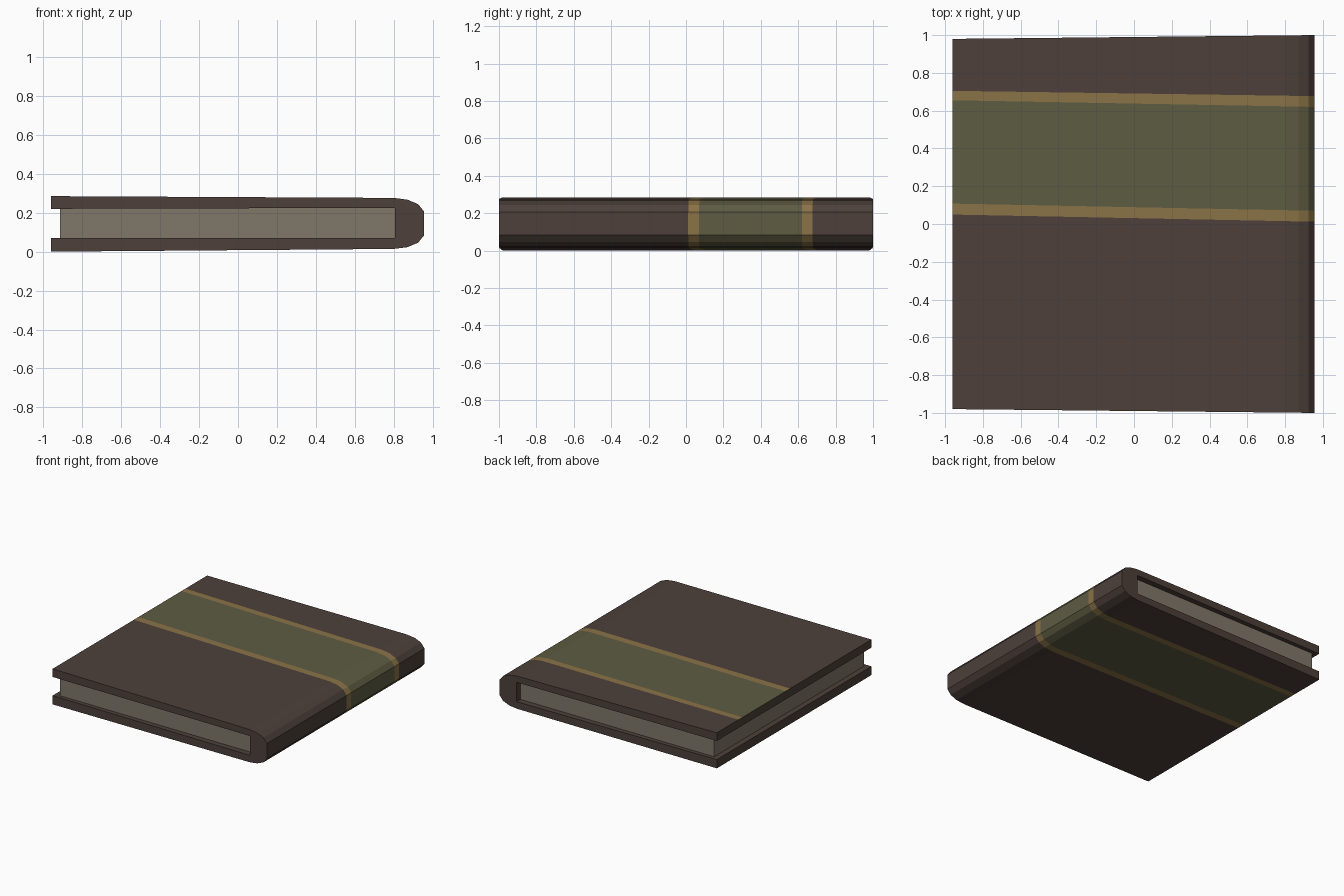
import bpy, bmesh

if "Cube" in bpy.data.objects:
    bpy.data.objects.remove(bpy.data.objects["Cube"])

def material(name, rgb):
    m = bpy.data.materials.new(name)
    m.diffuse_color = (*rgb, 1)
    m.use_nodes = True
    m.node_tree.nodes["Principled BSDF"].inputs["Base Color"].default_value = m.diffuse_color
    return m

brown = material("brown leather", (0.074, 0.051, 0.043))
green = material("olive band", (0.112, 0.107, 0.055))
gold = material("gold trim", (0.254, 0.171, 0.063))
paper = material("paper", (0.216, 0.184, 0.144))

def make_object(name, bm, mats):
    bmesh.ops.recalc_face_normals(bm, faces=bm.faces)
    me = bpy.data.meshes.new(name)
    bm.to_mesh(me)
    bm.free()
    for m in mats:
        me.materials.append(m)
    ob = bpy.data.objects.new(name, me)
    bpy.context.collection.objects.link(ob)
    return ob

# Cover: C-shaped profile (outer skin first, then the inner hollow)
outer = [(-0.96, 0.285), (0.80, 0.276), (0.87, 0.267), (0.925, 0.244), (0.956, 0.205),
         (0.956, 0.084), (0.925, 0.046), (0.87, 0.023), (0.80, 0.014), (-0.96, 0.0)]
inner = [(-0.96, 0.07), (0.805, 0.07), (0.805, 0.225), (-0.96, 0.22)]
profile = outer + inner
# y of each row at the free edge and at the spine, and the strip colour after it
rows = [(-0.98, -1.0), (0.05, 0.012), (0.108, 0.07), (0.655, 0.62), (0.705, 0.677), (0.98, 1.0)]
strips = [0, 2, 1, 2, 0]

bm = bmesh.new()
grid = []
for y0, y1 in rows:
    grid.append([bm.verts.new((x, y0 + (y1 - y0) * (x + 0.96) / 1.916, z)) for x, z in profile])
n = len(profile)
for r, colour in enumerate(strips):
    for i in range(n):
        j = (i + 1) % n
        f = bm.faces.new((grid[r][i], grid[r][j], grid[r + 1][j], grid[r + 1][i]))
        f.material_index = colour if i < len(outer) - 1 else 0
bm.faces.new(grid[0])
bm.faces.new(grid[-1])
make_object("book_cover", bm, [brown, green, gold])

# Page block, set back from the cover edges
bm = bmesh.new()
bmesh.ops.create_cube(bm, size=1)
for v in bm.verts:
    v.co = ((-0.915 if v.co.x < 0 else 0.805), (-0.95 if v.co.y < 0 else 0.95),
            (0.068 if v.co.z < 0 else 0.226))
make_object("page_block", bm, [paper])
